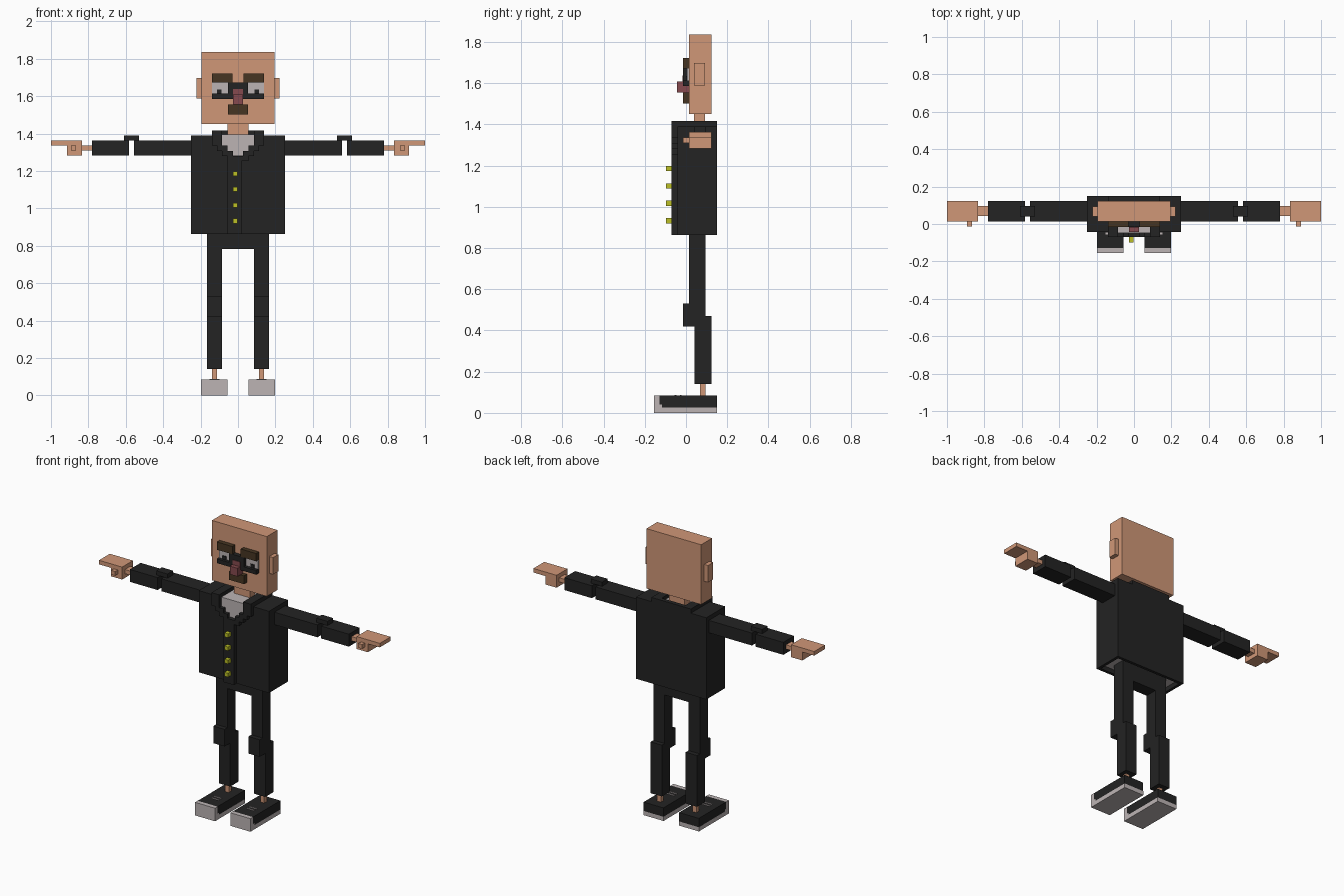
import bpy, bmesh

if "Cube" in bpy.data.objects:
    bpy.data.objects.remove(bpy.data.objects["Cube"])

def srgb(r, g, b):
    f = lambda c: (c / 255 / 12.92) if c <= 10 else ((c / 255 + 0.055) / 1.055) ** 2.4
    return (f(r), f(g), f(b), 1)

def material(name, *rgb):
    m = bpy.data.materials.new(name)
    m.diffuse_color = srgb(*rgb)
    m.use_nodes = True
    m.node_tree.nodes["Principled BSDF"].inputs["Base Color"].default_value = m.diffuse_color
    return m

SKIN = material("skin", 208, 151, 119)
BLACK = material("black_cloth", 35, 35, 35)
WHITE = material("off_white", 188, 180, 180)
BROWN = material("dark_brown", 70, 53, 34)
NOSE = material("red_nose", 134, 74, 78)
GOLD = material("gold", 188, 192, 38)

def box(name, mat, x, y, z):
    """Box from (min, max) ranges."""
    bm = bmesh.new()
    bmesh.ops.create_cube(bm, size=1)
    for v in bm.verts:
        v.co = [r[0] if c < 0 else r[1] for c, r in zip(v.co, (x, y, z))]
    me = bpy.data.meshes.new(name)
    bm.to_mesh(me)
    bm.free()
    me.materials.append(mat)
    ob = bpy.data.objects.new(name, me)
    bpy.context.collection.objects.link(ob)
    return ob

def pair(name, mat, x, y, z):
    """Right-hand box and its mirror image."""
    box(name + "_left", mat, x, y, z)
    box(name + "_right", mat, (-x[1], -x[0]), y, z)

# Head, ears and neck
box("head", SKIN, (-.195, .195), (.014, .124), (1.45, 1.835))
pair("ear", SKIN, (.195, .222), (.04, .093), (1.588, 1.697))
box("neck", SKIN, (-.056, .056), (.04, .093), (1.385, 1.45))

# Face
FACE = (-.015, .014)
pair("eyebrow", BROWN, (.03, .14), FACE, (1.672, 1.722))
pair("eye", WHITE, (.053, .14), (.006, .014), (1.613, 1.672))
pair("pupil", BLACK, (.087, .113), (.001, .007), (1.613, 1.635))
pair("eye_rim", BLACK, (.027, .14), FACE, (1.586, 1.613))
box("eye_bridge", BLACK, (-.053, .053), FACE, (1.613, 1.672))
box("nose_bridge", NOSE, (-.027, .027), (-.018, .014), (1.608, 1.638))
box("nose", NOSE, (-.027, .027), (-.044, .014), (1.555, 1.608))
box("moustache", BROWN, (-.053, .053), FACE, (1.502, 1.555))

# Jacket, hollowed from below to show the shirt hem
jacket = box("jacket", BLACK, (-.25, .25), (-.042, .151), (.864, 1.39))
jacket.data.materials.append(WHITE)
bm = bmesh.new()
bm.from_mesh(jacket.data)
bm.normal_update()
hem = [f for f in bm.faces if f.normal.z < -.9]
bmesh.ops.inset_region(bm, faces=hem, thickness=.026)
lip = bmesh.ops.extrude_face_region(bm, geom=hem)["geom"]
bmesh.ops.delete(bm, geom=hem, context='FACES')
bmesh.ops.translate(bm, vec=(0, 0, .028), verts=[g for g in lip if isinstance(g, bmesh.types.BMVert)])
for g in lip:
    if isinstance(g, bmesh.types.BMFace):
        g.material_index = 1
bmesh.ops.recalc_face_normals(bm, faces=bm.faces)
bm.to_mesh(jacket.data)
bm.free()
box("button_placket", BLACK, (-.055, .02), (-.07, -.042), (.864, 1.26))
for i in range(4):
    z = .92 + i * .0845
    box(f"button_{i + 1}", GOLD, (-.028, -.002), (-.098, -.07), (z, z + .025))

# Shirt front, stepped to a point, and the shirt top round the neck
for i, (w, z0, z1) in enumerate([(.085, 1.335, 1.394), (.055, 1.308, 1.335), (.027, 1.283, 1.308)]):
    box(f"shirt_front_{i + 1}", WHITE, (-w, w), (-.047, -.041), (z0, z1))
box("shirt_top", WHITE, (-.085, .085), (-.047, .124), (1.388, 1.394))

# Stepped lapels and collar
for i, (x0, x1, z0, z1) in enumerate([(.085, .14, 1.335, 1.39), (.055, .113, 1.308, 1.335),
                                      (.027, .085, 1.281, 1.308), (0, .055, 1.254, 1.281)]):
    pair(f"lapel_{i + 1}", BLACK, (x0, x1), (-.07, -.042), (z0, z1))
pair("collar_side", BLACK, (.085, .14), (-.07, .151), (1.39, 1.417))
box("collar_back", BLACK, (-.085, .085), (.124, .151), (1.39, 1.417))

# Arms and hands
ARM = (.014, .124)
pair("upper_arm", BLACK, (.25, .556), ARM, (1.283, 1.363))
pair("elbow", BLACK, (.53, .61), (.04, .097), (1.363, 1.39))
pair("forearm", BLACK, (.583, .78), ARM, (1.283, 1.363))
pair("wrist", SKIN, (.78, .835), (.042, .097), (1.31, 1.337))
pair("palm", SKIN, (.835, .915), ARM, (1.283, 1.337))
pair("fingers", SKIN, (.835, 1.0), ARM, (1.337, 1.363))
pair("thumb", SKIN, (.866, .893), (-.014, .014), (1.31, 1.337))

# Trousers
LEG = (.085, .165)
box("hips", BLACK, (-.165, .165), (.014, .095), (.782, .893))
pair("thigh", BLACK, LEG, (.014, .095), (.47, .782))
pair("knee", BLACK, LEG, (-.015, .042), (.42, .53))
pair("shin", BLACK, LEG, (.042, .124), (.14, .47))

# Ankles and shoes
SHOE = (.055, .197)
pair("ankle", SKIN, (.113, .139), (.068, .094), (.08, .14))
pair("shoe_sole", WHITE, SHOE, (-.155, .15), (0, .027))
pair("shoe_toe", WHITE, SHOE, (-.155, -.128), (.027, .084))
pair("shoe_toe_edge", WHITE, SHOE, (-.128, -.116), (.027, .04))
pair("shoe_upper", BLACK, (.0555, .1965), (-.128, .15), (.027, .084))
for i, y in enumerate((-.055, -.03)):
    pair(f"shoe_lace_{i + 1}", WHITE, (.1, .152), (y, y + .009), (.084, .088))
